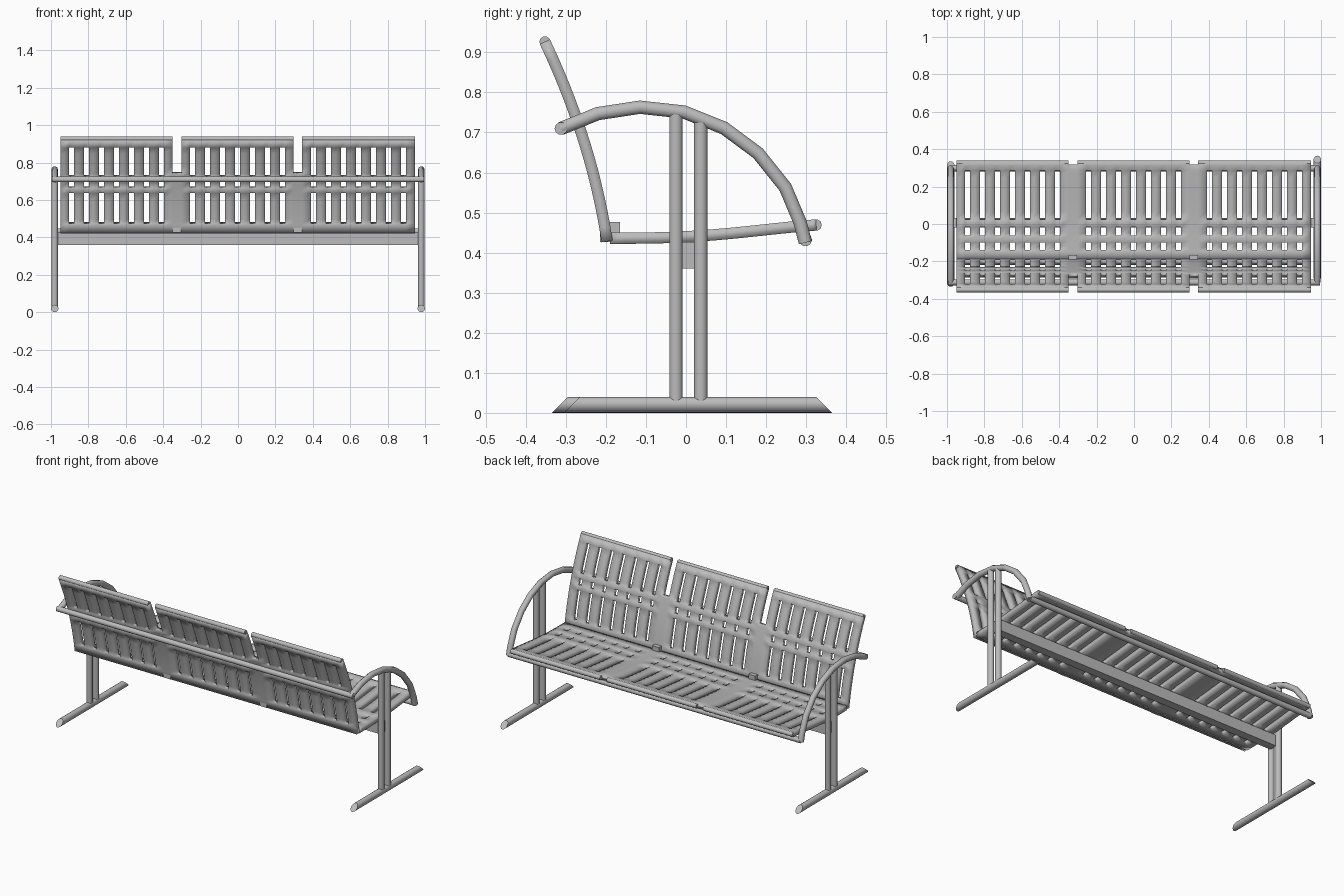
import bpy, bmesh, math

cube = bpy.data.objects.get("Cube")
if cube:
    bpy.data.objects.remove(cube, do_unlink=True)

steel = bpy.data.materials.new("grey_steel")
steel.use_nodes = True
steel.diffuse_color = (0.5, 0.5, 0.5, 1)
steel.node_tree.nodes["Principled BSDF"].inputs["Base Color"].default_value = (0.5, 0.5, 0.5, 1)


def finish(obj, angle=40):
    obj.data.materials.clear()
    obj.data.materials.append(steel)
    bpy.ops.object.select_all(action='DESELECT')
    obj.select_set(True)
    bpy.context.view_layer.objects.active = obj
    if obj.type == 'CURVE':
        bpy.ops.object.convert(target='MESH')
        obj = bpy.context.object
    bpy.ops.object.shade_smooth_by_angle(angle=math.radians(angle))
    return obj


def tube(name, points, radius):
    curve = bpy.data.curves.new(name, 'CURVE')
    curve.dimensions = '3D'
    curve.bevel_depth = radius
    curve.bevel_resolution = 3
    curve.use_fill_caps = True
    spline = curve.splines.new('POLY')
    spline.points.add(len(points) - 1)
    for p, co in zip(spline.points, points):
        p.co = (*co, 1)
    obj = bpy.data.objects.new(name, curve)
    bpy.context.collection.objects.link(obj)
    return finish(obj)


def box(name, center, size):
    bpy.ops.mesh.primitive_cube_add(size=1, location=center)
    obj = bpy.context.object
    obj.name = name
    obj.scale = size
    return finish(obj)


# Slotted sheets share the panel layout across x
PANELS = [(-0.95, -0.35), (-0.303, 0.298), (0.343, 0.945)]
SLOTS, PITCH, SLOT_W = 7, 0.08, 0.027
THICK = 0.028

slot_spans = []
for a, b in PANELS:
    mid = (a + b) / 2
    for i in range(SLOTS):
        c = mid + (i - (SLOTS - 1) / 2) * PITCH
        slot_spans.append((c - SLOT_W / 2, c + SLOT_W / 2))


def inside(value, spans):
    return any(a < value < b for a, b in spans)


def sheet(name, start, end, holes, notch, profile):
    """Slotted sheet following profile(v) -> (y, z), notched between the panels."""
    xs = sorted({x for span in PANELS + slot_spans for x in span})
    cuts = {start, end, notch} | {v for span in holes for v in span}
    steps = 14
    for i in range(1, steps):
        v = start + (end - start) * i / steps
        if min(abs(v - c) for c in cuts) > 0.01:
            cuts.add(v)
    vs = sorted(cuts)
    bm = bmesh.new()
    grid = [[bm.verts.new((x, *profile(v))) for x in xs] for v in vs]
    for j in range(len(vs) - 1):
        v = (vs[j] + vs[j + 1]) / 2
        for i in range(len(xs) - 1):
            x = (xs[i] + xs[i + 1]) / 2
            slot = inside(x, slot_spans) and inside(v, holes)
            gap = v > notch and not inside(x, PANELS)
            if not slot and not gap:
                bm.faces.new((grid[j][i], grid[j][i + 1], grid[j + 1][i + 1], grid[j + 1][i]))
    mesh = bpy.data.meshes.new(name)
    bm.to_mesh(mesh)
    bm.free()
    obj = bpy.data.objects.new(name, mesh)
    bpy.context.collection.objects.link(obj)
    mod = obj.modifiers.new("thickness", 'SOLIDIFY')
    mod.thickness = THICK
    mod.offset = 0
    finish(obj)
    # Rounded outer edge on every panel
    for a, b in PANELS:
        y, z = profile(end)
        tube(name + "_rounded_edge", [(a, y, z), (b, y, z)], THICK / 2)


def back_profile(z):
    t = (z - 0.435) / 0.493
    return (-0.198 - 0.076 * t - 0.079 * t * t, z)


def seat_profile(y):
    s = (y + 0.19) / 0.515
    return (y, 0.436 + 0.033 * s ** 3 * (3 - 2 * s))


sheet("backrest", 0.428, 0.926, [(0.475, 0.64), (0.668, 0.7), (0.73, 0.885)], 0.745, back_profile)
sheet("seat", -0.19, 0.325, [(-0.14, -0.1), (-0.062, -0.015), (0.025, 0.287)], 0.318, seat_profile)

# Brackets joining seat and backrest
for x in (-0.327, 0.32):
    box("seat_bracket", (x, -0.19, 0.452), (0.045, 0.05, 0.05))

# Beam and rails between the two ends
box("seat_beam", (0, 0.006, 0.393), (1.94, 0.05, 0.066))
tube("back_rail", [(-0.995, -0.312, 0.71), (0.995, -0.312, 0.71)], 0.016)
tube("front_rail", [(-0.98, 0.298, 0.432), (0.98, 0.298, 0.432)], 0.0165)

# End frames: arm, two posts and a mitred foot
ARM = [(-0.312, 0.71), (-0.22, 0.747), (-0.115, 0.763), (-0.005, 0.751), (0.095, 0.711),
       (0.18, 0.648), (0.248, 0.563), (0.285, 0.475), (0.298, 0.425)]
for side, foot_y, tag in ((1, 0.03, "left"), (-1, 0, "right")):
    x = side * 0.98
    tube(tag + "_arm", [(x, y, z) for y, z in ARM], 0.0175)
    for y, top in ((-0.025, 0.745), (0.037, 0.725)):
        tube(tag + "_post", [(x, y, 0.03), (x, y, top)], 0.0175)
    bpy.ops.mesh.primitive_cylinder_add(vertices=16, radius=0.02, depth=0.67,
                                        location=(x, foot_y, 0.02), rotation=(math.pi / 2, 0, 0))
    foot = bpy.context.object
    foot.name = tag + "_foot"
    bpy.ops.object.transform_apply(location=False, rotation=True, scale=False)
    for v in foot.data.vertices:
        v.co.y = math.copysign(0.335 - (v.co.z + 0.02), v.co.y)
    finish(foot)
